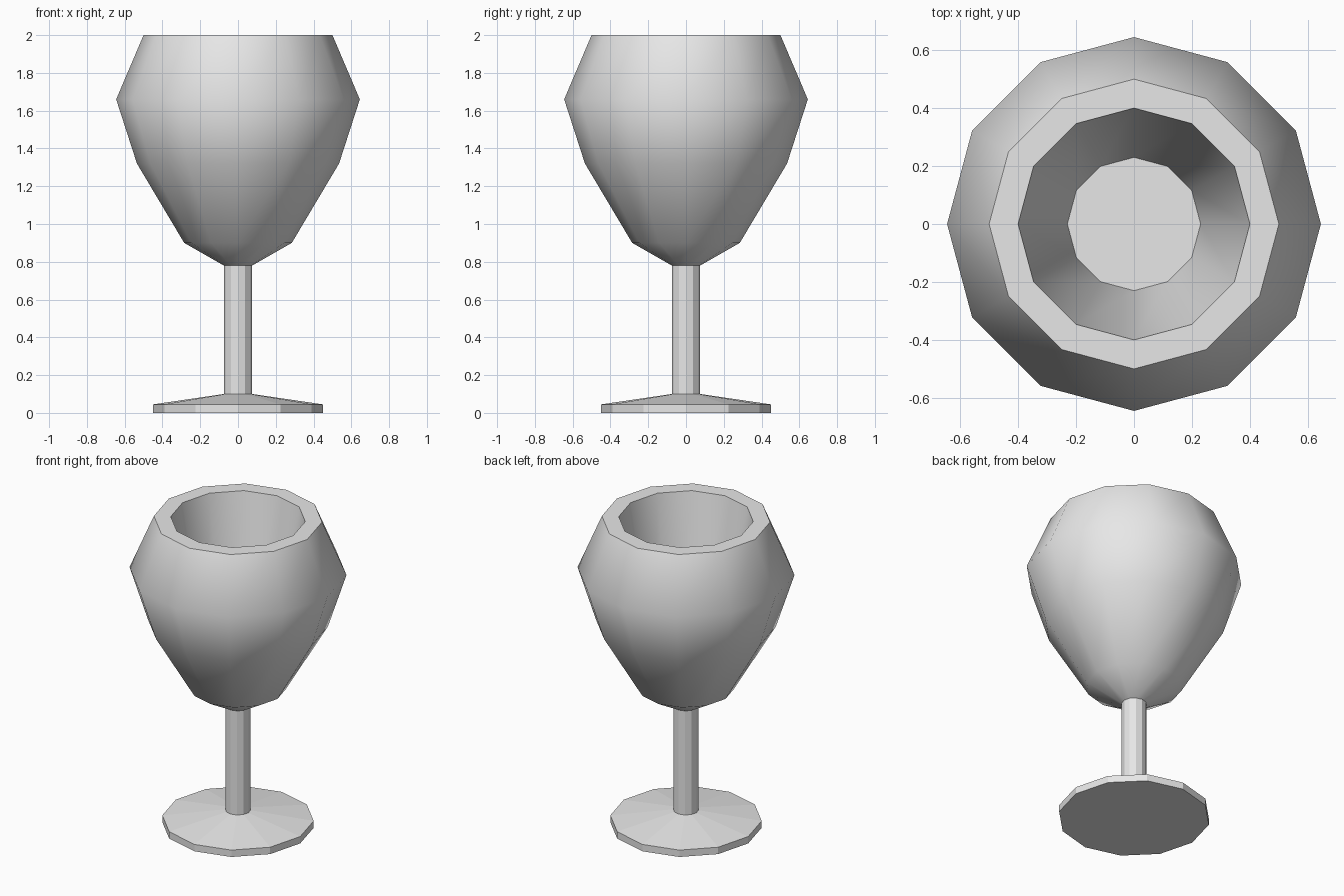
import bpy
import bmesh
import math

SIDES = 12

if "Cube" in bpy.data.objects:
    bpy.data.objects.remove(bpy.data.objects["Cube"], do_unlink=True)

# Single plain grey material
grey = bpy.data.materials.new("light_grey")
grey.use_nodes = True
colour = (0.8, 0.8, 0.8, 1.0)
grey.diffuse_color = colour
grey.node_tree.nodes["Principled BSDF"].inputs["Base Color"].default_value = colour


def lathe(name, profile, cap_start=False, cap_end=False, smooth_angle=None):
    """Spin (radius, height) points into a faceted ring-by-ring skin."""
    bm = bmesh.new()
    rings = []
    for radius, z in profile:
        angles = [math.tau * i / SIDES for i in range(SIDES)]
        rings.append([bm.verts.new((radius * math.cos(a), radius * math.sin(a), z))
                      for a in angles])
    for low, high in zip(rings, rings[1:]):
        for i in range(SIDES):
            j = (i + 1) % SIDES
            bm.faces.new((low[i], low[j], high[j], high[i]))
    if cap_start:
        bm.faces.new(rings[0][::-1])
    if cap_end:
        bm.faces.new(rings[-1])
    mesh = bpy.data.meshes.new(name)
    bm.to_mesh(mesh)
    bm.free()
    mesh.materials.append(grey)
    obj = bpy.data.objects.new(name, mesh)
    bpy.context.collection.objects.link(obj)
    if smooth_angle:
        bpy.ops.object.select_all(action="DESELECT")
        obj.select_set(True)
        bpy.context.view_layer.objects.active = obj
        bpy.ops.object.shade_smooth_by_angle(angle=math.radians(smooth_angle))
    return obj


# Flat-shaded foot and stem
lathe("foot", [(0.45, 0), (0.45, 0.045), (0.075, 0.1)], cap_start=True)
lathe("stem", [(0.075, 0.1), (0.075, 0.78)])

# Smooth bowl: outer wall, flat rim, tapered inner wall and floor
lathe("bowl",
      [(0.075, 0.78), (0.285, 0.9), (0.535, 1.32), (0.645, 1.66),
       (0.5, 2.0), (0.4, 2.0), (0.23, 1.0)],
      cap_end=True, smooth_angle=50)
